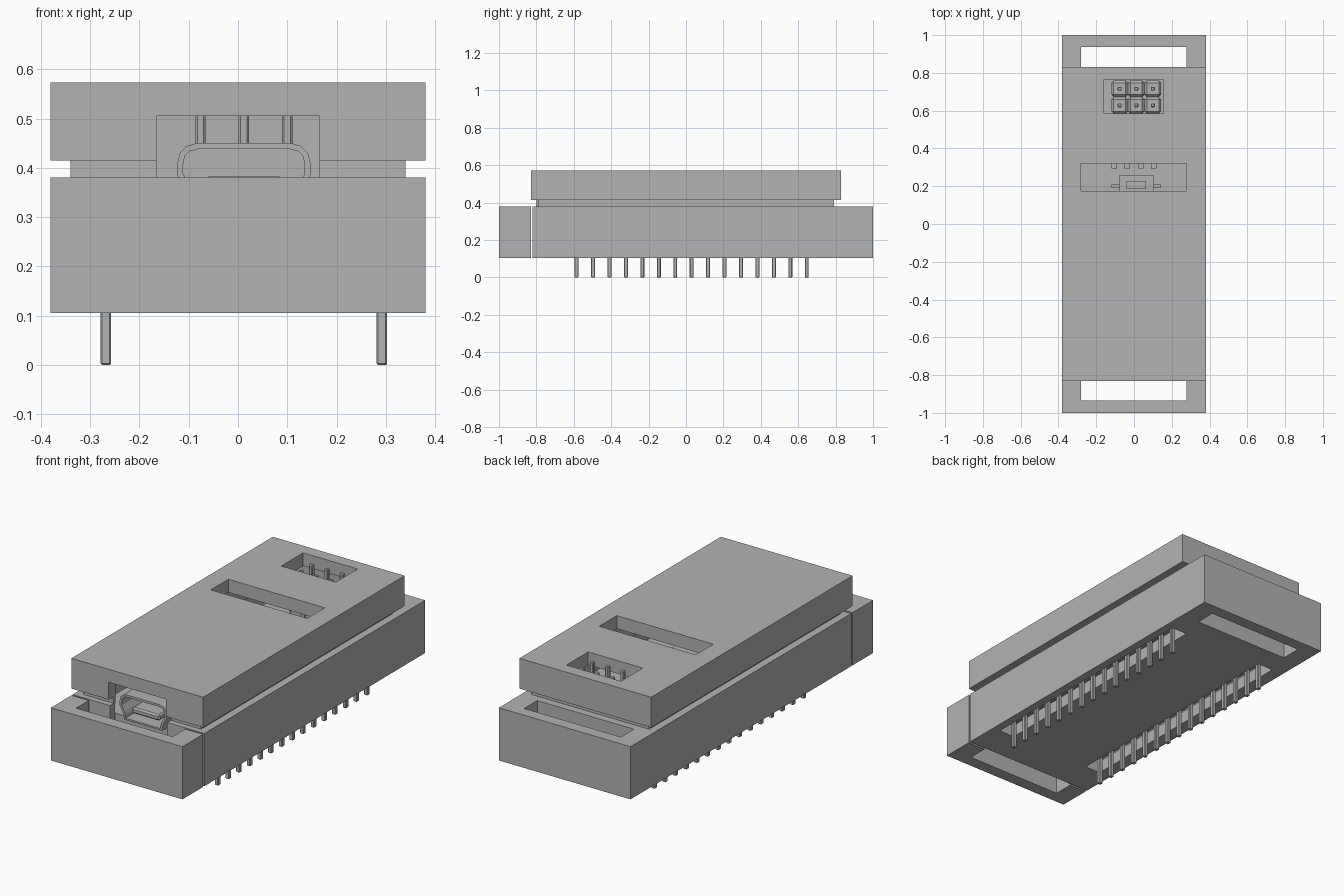
import bpy, bmesh

cube = bpy.data.objects.get("Cube")
if cube:
    bpy.data.objects.remove(cube, do_unlink=True)

grey = bpy.data.materials.new("plain_grey")
grey.use_nodes = True
GREY = (0.45, 0.45, 0.45, 1)
grey.diffuse_color = GREY
grey.node_tree.nodes["Principled BSDF"].inputs["Base Color"].default_value = GREY


def add_object(name, bm):
    bmesh.ops.recalc_face_normals(bm, faces=bm.faces)
    mesh = bpy.data.meshes.new(name)
    bm.to_mesh(mesh)
    bm.free()
    mesh.materials.append(grey)
    obj = bpy.data.objects.new(name, mesh)
    bpy.context.collection.objects.link(obj)
    return obj


def box(name, x, y, z, chamfer=0):
    """Box from its (low, high) range on each axis."""
    bm = bmesh.new()
    bmesh.ops.create_cube(bm, size=1)
    for v in bm.verts:
        for i, (low, high) in enumerate((x, y, z)):
            v.co[i] = low if v.co[i] < 0 else high
    if chamfer:
        bmesh.ops.bevel(bm, geom=bm.edges[:], offset=chamfer, segments=1, affect="EDGES")
    return add_object(name, bm)


def cut(target, *ranges):
    """Cut a box out of the target."""
    cutter = box("cutter", *ranges)
    cutter.hide_render = True
    mod = target.modifiers.new("cut", "BOOLEAN")
    mod.operation = "DIFFERENCE"
    mod.solver = "EXACT"
    mod.object = cutter
    bpy.context.view_layer.objects.active = target
    bpy.ops.object.modifier_apply(modifier=mod.name)
    bpy.data.objects.remove(cutter, do_unlink=True)


def span(centre, half):
    return (centre - half, centre + half)


WIDE = (-0.38, 0.38)
BASE_Z = (0.105, 0.38)
THROUGH = (0, 1)
STRAP = (-0.28, 0.277)
PORT = (-0.165, 0.165)
MID = 0.012                                   # centre line of the circuit board
PIN_ROWS = (MID - 0.28, MID + 0.28)
PIN_Y = [-0.585 + i * 0.0879 for i in range(15)]

# Lower case: hollow tray with strap slot, port notch and pin slots
base = box("base_tray", WIDE, (-0.82, 1), BASE_Z)
cut(base, (-0.33, 0.33), (-0.78, 0.78), (0.17, 1))
cut(base, STRAP, (0.83, 0.938), THROUGH)
cut(base, PORT, (-1, -0.7), (0.255, 1))
for row in PIN_ROWS:
    cut(base, span(row, 0.045), (-0.64, 0.7), (0, 0.2))

# Front end piece, a U around the front strap slot
end = box("front_end_loop", WIDE, (-1, -0.83), BASE_Z)
cut(end, STRAP, (-0.935, -0.5), THROUGH)

# Lid lip: thin recessed ring between the case halves
lip = box("lid_lip", (-0.34, 0.34), (-0.79, 0.79), (0.375, 0.42))
cut(lip, (-0.325, 0.325), (-0.775, 0.775), THROUGH)
cut(lip, PORT, (-1, -0.7), THROUGH)

# Lid: hollow, with port opening and two top windows
lid = box("lid", WIDE, (-0.83, 0.83), (0.415, 0.573))
cut(lid, (-0.325, 0.325), (-0.775, 0.775), (0.3, 0.505))
cut(lid, PORT, (-1, -0.7), (0.3, 0.505))
cut(lid, (-0.28, 0.277), (0.175, 0.32), THROUGH)
cut(lid, (-0.16, 0.155), (0.585, 0.765), THROUGH)

# Circuit board and the two downward pin headers
box("circuit_board", span(MID, 0.31), (-0.76, 0.775), (0.26, 0.315))
for side, row in zip(("right", "left"), PIN_ROWS):
    box(side + "_header_strip", span(row, 0.043), (-0.63, 0.69), (0.172, 0.26))
    for y in PIN_Y:
        box(side + "_pin", span(row, 0.0105), span(y, 0.0105), (0, 0.2), 0.003)

# Upright six-pin header under the rear window
for y in (0.628, 0.716):
    for i in (-1, 0, 1):
        x = MID + i * 0.088
        block = box("upright_header_block", span(x, 0.0435), span(y, 0.0435), (0.315, 0.4))
        bevel = block.modifiers.new("cut_corners", "BEVEL")
        bevel.width = 0.012
        bevel.segments = 1
        box("upright_header_pin", span(x, 0.0105), span(y, 0.0105), (0.315, 0.555), 0.004)

# Reset button and indicator lights under the long window
box("button_body", span(MID, 0.09), (0.16, 0.26), (0.315, 0.36))
box("button_cap", span(MID, 0.052), (0.185, 0.225), (0.36, 0.385))
for s in (-1, 1):
    box("button_leg", span(MID + s * 0.11, 0.022), (0.19, 0.21), (0.315, 0.325))
for i in range(4):
    box("indicator_light", span(-0.105 + i * 0.07, 0.015), (0.295, 0.345), (0.315, 0.34))
box("main_chip", span(MID, 0.12), (-0.2, 0.04), (0.315, 0.35))

# Connector shell: rounded tapered profile swept back along y
half = [(0.095, 0.45), (0.116, 0.444), (0.13, 0.43), (0.135, 0.41),
        (0.135, 0.385), (0.118, 0.355), (0.112, 0.34), (0.11, 0.318)]
profile = half + [(-x, z) for x, z in reversed(half)]
bm = bmesh.new()
rings = [[bm.verts.new((MID + x, y, z)) for x, z in profile] for y in (-0.8, -0.5)]
for i in range(len(profile)):
    j = (i + 1) % len(profile)
    bm.faces.new((rings[0][i], rings[0][j], rings[1][j], rings[1][i]))
bm.faces.new(rings[1])
shell = add_object("connector_shell", bm)
solid = shell.modifiers.new("thickness", "SOLIDIFY")
solid.thickness = 0.012
solid.offset = -1
box("connector_tongue", span(MID, 0.08), (-0.78, -0.5), (0.35, 0.382), 0.008)
